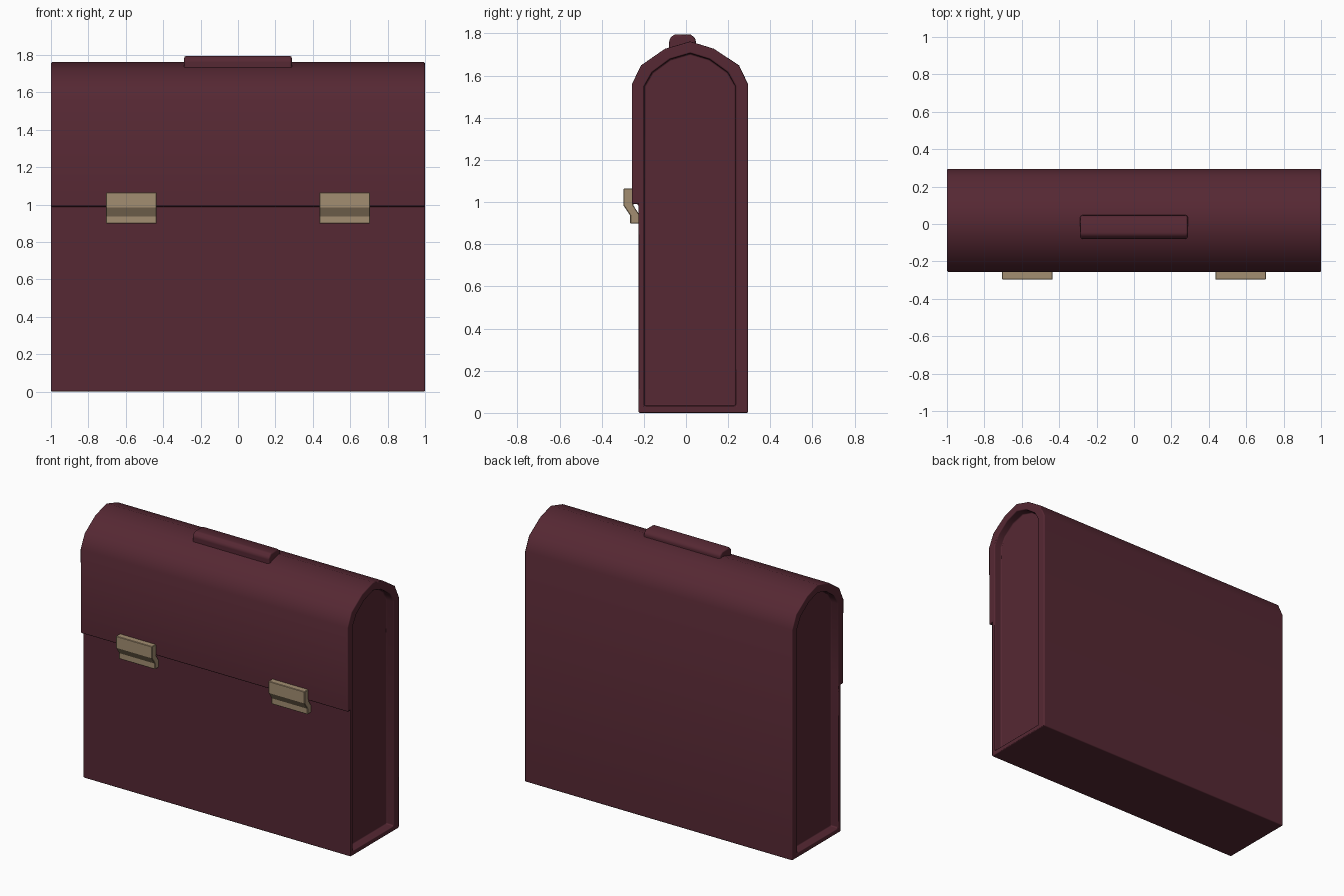
import bpy, bmesh, math

if "Cube" in bpy.data.objects:
    bpy.data.objects.remove(bpy.data.objects["Cube"])

def material(name, rgb):
    m = bpy.data.materials.new(name)
    m.diffuse_color = (*rgb, 1)
    m.use_nodes = True
    m.node_tree.nodes["Principled BSDF"].inputs["Base Color"].default_value = m.diffuse_color
    return m

leather = material("burgundy leather", (0.092, 0.021, 0.033))
brass = material("dull brass", (0.365, 0.27, 0.165))

def loft(name, rings, mat, bevel, smooth):
    """Skin a list of (x, [(y, z), ...]) rings and cap both ends."""
    bm = bmesh.new()
    loops = [[bm.verts.new((x, y, z)) for y, z in pts] for x, pts in rings]
    n = len(loops[0])
    for a, b in zip(loops, loops[1:]):
        for i in range(n):
            j = (i + 1) % n
            bm.faces.new((a[i], a[j], b[j], b[i]))
    bm.faces.new(loops[0])
    bm.faces.new(loops[-1])
    bmesh.ops.recalc_face_normals(bm, faces=bm.faces)
    me = bpy.data.meshes.new(name)
    bm.to_mesh(me)
    bm.free()
    me.materials.append(mat)
    for p in me.polygons:
        p.use_smooth = smooth
    ob = bpy.data.objects.new(name, me)
    bpy.context.collection.objects.link(ob)
    mod = ob.modifiers.new("soft edges", 'BEVEL')
    mod.width = bevel
    mod.segments = 2 if smooth else 1
    mod.limit_method = 'ANGLE'
    mod.angle_limit = math.radians(40)
    mod.harden_normals = smooth
    return ob

# bag body: arched profile with the flap stepped forward, recessed end panels
outer = [(-0.226, 0), (-0.226, 0.99), (-0.257, 0.99), (-0.257, 1.558),
         (-0.214, 1.648), (-0.10, 1.727), (0.02, 1.762), (0.133, 1.727),
         (0.252, 1.648), (0.295, 1.558), (0.295, 0)]
inner = [(-0.198, 0.033), (-0.198, 0.95), (-0.198, 1.03), (-0.198, 1.549),
         (-0.16, 1.615), (-0.076, 1.677), (0.02, 1.705), (0.112, 1.677),
         (0.198, 1.615), (0.235, 1.549), (0.235, 0.033)]
loft("bag_body", [(-0.945, inner), (-1, inner), (-1, outer),
                  (1, outer), (1, inner), (0.945, inner)], leather, 0.008, True)

# handle pad lying on the crown
pad = [(-0.08, 1.70), (-0.08, 1.772), (-0.058, 1.795), (0.022, 1.795),
       (0.046, 1.775), (0.05, 1.70)]
loft("handle", [(-0.288, pad), (0.288, pad)], leather, 0.012, True)

# cranked clasps bridging flap and body
clasp = [(-0.25, 1.064), (-0.297, 1.064), (-0.297, 0.985), (-0.265, 0.937),
         (-0.265, 0.898), (-0.22, 0.898), (-0.22, 0.938), (-0.25, 0.985)]
for side, a, b in (("left", -0.705, -0.435), ("right", 0.435, 0.705)):
    loft(side + "_clasp", [(a, clasp), (b, clasp)], brass, 0.003, False)
